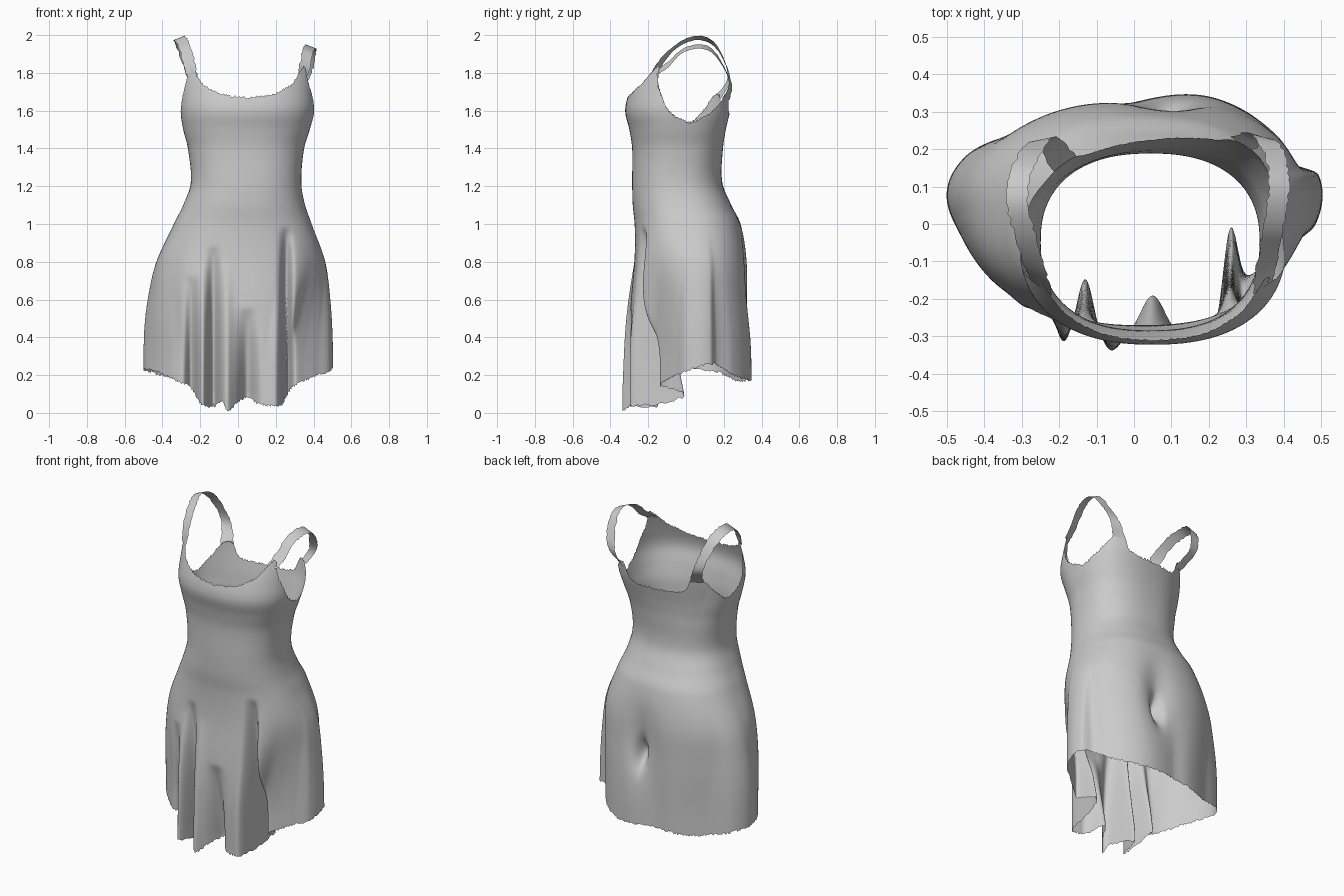
import bpy, bmesh, math, random
from mathutils import Vector

if "Cube" in bpy.data.objects:
    bpy.data.objects.remove(bpy.data.objects["Cube"])

random.seed(4)
N, M = 480, 90  # samples around, samples up


def curve(table, u):
    """Smooth interpolation through rows (u, value, ...)."""
    n = len(table)
    i = 0
    while i < n - 2 and u > table[i + 1][0]:
        i += 1
    a, b = table[i], table[i + 1]
    p, q = table[max(i - 1, 0)], table[min(i + 2, n - 1)]
    h = b[0] - a[0]
    s = min(max((u - a[0]) / h, 0), 1)
    out = []
    for k in range(1, len(a)):
        m0 = (b[k] - p[k]) / (b[0] - p[0]) * h
        m1 = (q[k] - a[k]) / (q[0] - a[0]) * h
        out.append((2*s**3 - 3*s*s + 1) * a[k] + (s**3 - 2*s*s + s) * m0
                   + (3*s*s - 2*s**3) * b[k] + (s**3 - s*s) * m1)
    return out


def smooth(s):
    s = min(max(s, 0), 1)
    return s * s * (3 - 2 * s)


# Body outline: z, left x, right x, front y, back y
LEVELS = [(0.0, -.50, .495, -.31, .32), (0.25, -.497, .49, -.305, .33),
          (0.4, -.485, .485, -.295, .335), (0.6, -.455, .475, -.28, .33),
          (0.8, -.42, .455, -.268, .325), (1.0, -.34, .39, -.272, .29),
          (1.1, -.29, .355, -.282, .24), (1.22, -.25, .335, -.285, .192),
          (1.4, -.265, .35, -.285, .195), (1.5, -.29, .38, -.30, .208),
          (1.6, -.305, .405, -.322, .228), (1.7, -.305, .405, -.30, .24),
          (1.85, -.305, .40, -.235, .24)]

# Skirt section near the hem, anticlockwise from the front
HEM = [(0, -.30), (.14, -.295), (.225, -.29), (.28, -.17), (.34, -.115), (.42, -.055),
       (.485, 0), (.493, .13), (.43, .16), (.37, .245), (.22, .335), (0, .325),
       (-.1, .32), (-.3, .25), (-.45, .18), (-.5, .08), (-.45, -.05),
       (-.36, -.16), (-.29, -.21), (-.2, -.28), (-.1, -.30)]
polar = sorted((math.degrees(math.atan2(x, -y)) % 360, math.hypot(x, y)) for x, y in HEM)
polar = [(polar[-1][0] - 360, polar[-1][1])] + polar + [(polar[0][0] + 360, polar[0][1])]

# Height of the hem by angle, and of the top edge by angle from the front
HEM_Z = [(0, .06), (10, .08), (20, .05), (38, .04), (45, .08), (60, .13), (90, .22),
         (107, .26), (125, .2), (150, .17), (180, .18), (225, .17), (260, .23),
         (280, .22), (300, .17), (315, .13), (325, .05), (336, .03), (344, .06),
         (350, .01), (360, .06)]
TOP_Z = [(0, 1.67), (20, 1.69), (40, 1.75), (50, 1.81), (58, 1.83), (64, 1.75),
         (72, 1.69), (85, 1.59), (100, 1.54), (115, 1.57), (127, 1.62),
         (137, 1.68), (147, 1.68), (155, 1.60), (180, 1.58)]

# Front pleats: x, half width, depth, start height
PLEATS = [(.255, .026, .23, .98), (.05, .045, .11, .55), (-.13, .03, .15, .88),
          (-.245, .03, .12, .72), (-.19, .025, -.035, .8), (-.06, .03, -.035, .8)]


def dress_point(deg, z):
    t = math.radians(deg)
    xl, xr, yf, yb = curve(LEVELS, z)
    s, c = math.sin(t), math.cos(t)
    e = 2 / 2.35
    x = (xl + xr) / 2 + (xr - xl) / 2 * math.copysign(abs(s) ** e, s)
    y = (yf + yb) / 2 - (yb - yf) / 2 * math.copysign(abs(c) ** e, c)
    # flow into the free-form hem section
    w = smooth((1.0 - z) / .75)
    r = curve(polar, deg)[0]
    x += (r * s - x) * w
    y += (-r * c - y) * w
    if y < 0 and z < 1:  # pleats
        for px, pw, depth, z0 in PLEATS:
            k = min(max((z0 - z) / (z0 - .1), 0), 1) ** .8
            y += depth * k * math.exp(-((x - px) / pw) ** 2)
    elif y > 0 and z < 1.1:  # dimple and soft hollow in the back
        y -= .06 * math.exp(-((x - .09) / .035) ** 2 - ((z - .59) / .08) ** 2)
        y -= .035 * math.exp(-((x - .09) / .09) ** 2 - ((z - .68) / .2) ** 2)
    if y > 0:  # upper back turned slightly
        y += .11 * (x - .05) * smooth((z - 1.25) / .35) * min(y / .15, 1)
    return Vector((x, y, z))


def make_object(name, grid, closed):
    bm = bmesh.new()
    rows = [[bm.verts.new(p) for p in row] for row in grid]
    for a, b in zip(rows, rows[1:] + (rows[:1] if closed else [])):
        for j in range(len(a) - 1):
            bm.faces.new((a[j], b[j], b[j + 1], a[j + 1]))
    me = bpy.data.meshes.new(name)
    bm.to_mesh(me)
    bm.free()
    ob = bpy.data.objects.new(name, me)
    bpy.context.collection.objects.link(ob)
    for p in me.polygons:
        p.use_smooth = True
    return ob


# Dress body: one open sheet from the ragged hem to the neckline and armholes
grid = []
for i in range(N):
    deg = 360 * i / N
    z0 = max(curve(HEM_Z, deg)[0] + random.uniform(-.007, .007), 0)
    z1 = curve(TOP_Z, min(deg, 360 - deg))[0] + random.uniform(-.006, .006)
    grid.append([dress_point(deg, z0 + (z1 - z0) * j / M) for j in range(M + 1)])
make_object("dress_body", grid, True)


# Shoulder straps: ribbons from the front corners to the back, ends on the body
def strap(name, sign, path, half):
    front, back = dress_point(sign * 54 % 360, 1.79), dress_point(sign * 142 % 360, 1.66)
    path = [(*front, 0)] + path + [(*back, 0)]
    table = [(i, *p) for i, p in enumerate(path)]
    steps = 48
    # ribbon ends follow the direction of the body surface
    rows = []
    for i in range(steps + 1):
        f = i / steps
        x, y, z, tilt = curve(table, f * (len(path) - 1))
        turn = sign * (.7 * max(1 - 4 * f, 0) - .7 * max(4 * f - 3, 0))
        row = []
        for side in (-1, 0, 1):
            h = side * (half + random.uniform(-.004, .004))
            row.append(Vector((x + h, y + h * turn, z + h * tilt)))
        rows.append(row)
    make_object(name, rows, False)


strap("left_strap", -1, [(-.265, -.115, 1.88, .3), (-.29, -.03, 1.955, .4),
                         (-.312, .06, 1.985, .4), (-.30, .14, 1.96, .4),
                         (-.27, .20, 1.87, .2), (-.235, .225, 1.76, 0)], .029)
strap("right_strap", 1, [(.355, -.10, 1.84, -.3), (.37, -.02, 1.915, -.4),
                         (.385, .07, 1.94, -.4), (.385, .14, 1.915, -.4),
                         (.37, .20, 1.83, -.2), (.335, .235, 1.74, 0)], .027)
